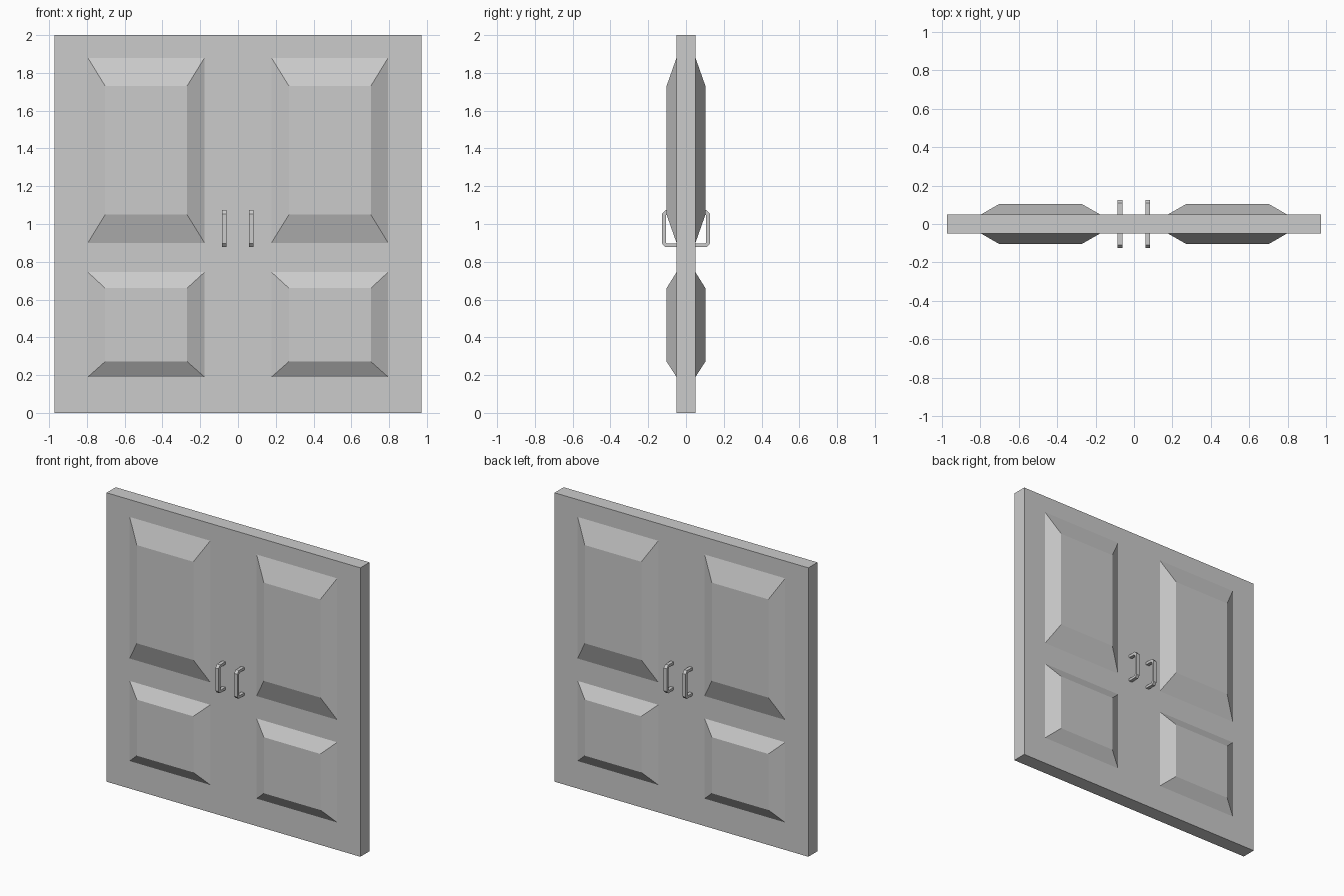
import bpy, bmesh

if "Cube" in bpy.data.objects:
    bpy.data.objects.remove(bpy.data.objects["Cube"])


def make(name, verts, faces):
    bm = bmesh.new()
    vs = [bm.verts.new(v) for v in verts]
    for f in faces:
        bm.faces.new([vs[i] for i in f])
    bmesh.ops.recalc_face_normals(bm, faces=bm.faces)
    me = bpy.data.meshes.new(name)
    bm.to_mesh(me)
    bm.free()
    ob = bpy.data.objects.new(name, me)
    bpy.context.collection.objects.link(ob)
    return ob


def rect(x0, x1, z0, z1, y):
    return [(x0, y, z0), (x1, y, z0), (x1, y, z1), (x0, y, z1)]


def frustum(name, outer, inner, y_outer, y_inner):
    verts = rect(*outer, y_outer) + rect(*inner, y_inner)
    faces = [(0, 1, 2, 3), (4, 5, 6, 7)]
    faces += [(i, (i + 1) % 4, 4 + (i + 1) % 4, 4 + i) for i in range(4)]
    return make(name, verts, faces)


def handle(name, x, side):
    # outer and inner outlines of a pull with chamfered corners, as (y, z)
    outer = [(.045, 1.074), (.108, 1.074), (.126, 1.054),
             (.126, .896), (.111, .879), (.045, .879)]
    inner = [(.045, 1.055), (.099, 1.055), (.107, 1.046),
             (.107, .903), (.102, .897), (.045, .897)]
    n, w = len(outer), .012
    verts = [(x + dx, side * y, z) for dx in (-w, w)
             for loop in (outer, inner) for y, z in loop]
    faces = [(0, n, 3 * n, 2 * n), (n - 1, 2 * n - 1, 4 * n - 1, 3 * n - 1)]
    for i in range(n - 1):
        a, b, c, d = i, n + i, 2 * n + i, 3 * n + i
        faces += [(a, a + 1, b + 1, b), (c, c + 1, d + 1, d),
                  (a, a + 1, c + 1, c), (b, b + 1, d + 1, d)]
    return make(name, verts, faces)


# door slab
slab = (-.972, .972, 0, 2)
frustum("door_slab", slab, slab, -.05, .05)

# raised panels and pull handles on both faces
for face, side in (("front", -1), ("back", 1)):
    for label, zo, zi in (("upper", (.9, 1.88), (1.05, 1.73)),
                          ("lower", (.19, .745), (.272, .66))):
        for hand, s in (("left", -1), ("right", 1)):
            xo = sorted((s * .177, s * .795))
            xi = sorted((s * .27, s * .703))
            frustum(f"{face}_{label}_{hand}_panel", (*xo, *zo), (*xi, *zi),
                    side * .05, side * .103)
    for hand, x in (("left", -.073), ("right", .071)):
        handle(f"{face}_{hand}_handle", x, side)
